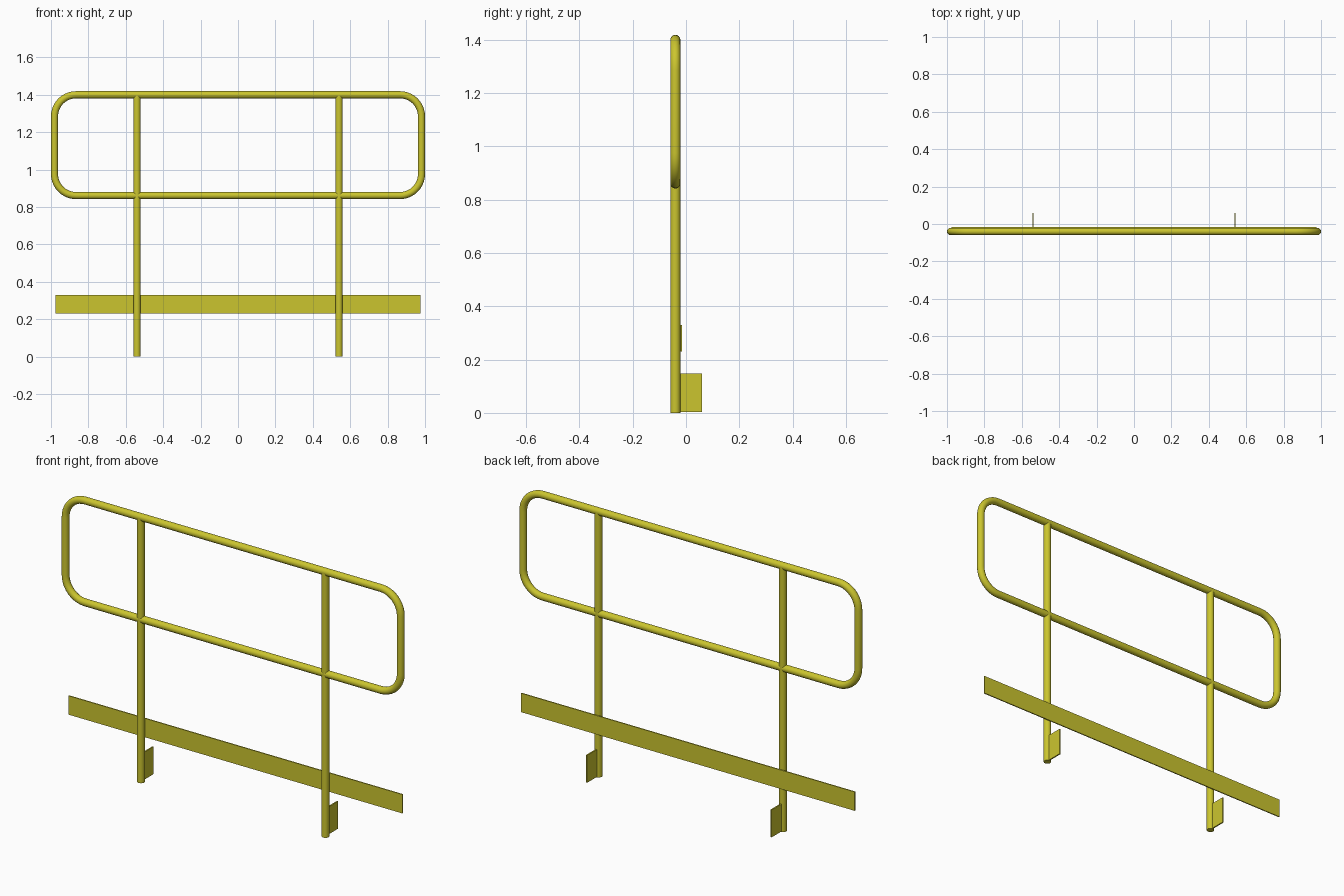
import bpy
import math

cube = bpy.data.objects.get("Cube")
if cube:
    bpy.data.objects.remove(cube, do_unlink=True)

yellow = bpy.data.materials.new("safety_yellow")
yellow.use_nodes = True
COLOUR = (0.60, 0.56, 0.028, 1)
yellow.diffuse_color = COLOUR
yellow.node_tree.nodes["Principled BSDF"].inputs["Base Color"].default_value = COLOUR

TUBE = 0.019        # tube radius
RAIL_Y = -0.04      # plane of the tubes
POST_X = 0.54


def finish(name, smooth=False):
    obj = bpy.context.object
    obj.name = name
    obj.data.materials.clear()
    obj.data.materials.append(yellow)
    if smooth:
        bpy.ops.object.shade_smooth_by_angle(angle=math.radians(40))
    return obj


def box(name, centre, size):
    bpy.ops.mesh.primitive_cube_add(size=1, location=centre)
    bpy.context.object.scale = size
    bpy.ops.object.transform_apply(location=False, rotation=False, scale=True)
    return finish(name)


# Rounded rectangular loop of tube forming the top rail and the mid rail
half_x, low, high, bend, steps = 1 - TUBE, 0.861, 1.40, 0.115, 10
path = []
for i, (sx, top) in enumerate([(1, True), (-1, True), (-1, False), (1, False)]):
    cx = sx * (half_x - bend)
    cz = high - bend if top else low + bend
    for s in range(steps + 1):
        a = math.pi / 2 * (i + s / steps)
        path.append((cx + bend * math.cos(a), RAIL_Y, cz + bend * math.sin(a)))

curve = bpy.data.curves.new("rail_loop", "CURVE")
curve.dimensions = "3D"
curve.bevel_depth = TUBE
curve.bevel_resolution = 6
spline = curve.splines.new("POLY")
spline.points.add(len(path) - 1)
for point, co in zip(spline.points, path):
    point.co = (*co, 1)
spline.use_cyclic_u = True
rail = bpy.data.objects.new("rail_loop", curve)
bpy.context.collection.objects.link(rail)
bpy.ops.object.select_all(action="DESELECT")
rail.select_set(True)
bpy.context.view_layer.objects.active = rail
bpy.ops.object.convert(target="MESH")
finish("rail_loop", smooth=True)

# Posts, each with a thin fixing plate behind its foot
for side, sx in (("left", 1), ("right", -1)):
    bpy.ops.mesh.primitive_cylinder_add(vertices=24, radius=TUBE, depth=high,
                                        location=(sx * POST_X, RAIL_Y, high / 2))
    finish(side + "_post", smooth=True)
    box(side + "_fixing_plate", (sx * POST_X, 0.018, 0.075), (0.007, 0.084, 0.145))

# Toe board running along the back of the posts
box("toe_board", (0, -0.018, 0.28), (1.954, 0.006, 0.10))
